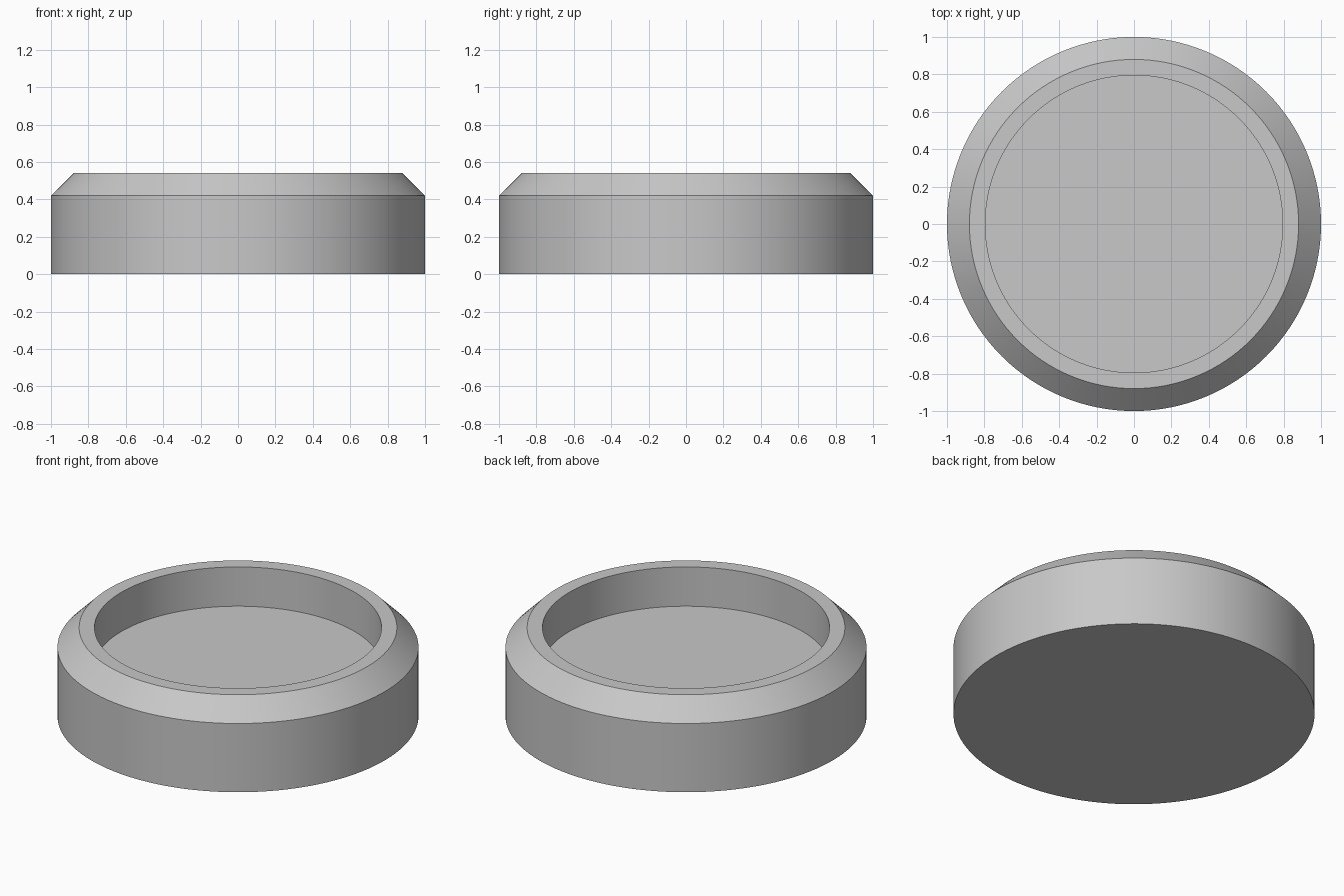
import bpy
import bmesh
import math
from mathutils import Vector

SEGMENTS = 128

cube = bpy.data.objects.get("Cube")
if cube:
    bpy.data.objects.remove(cube, do_unlink=True)

# Plain grey material
grey = bpy.data.materials.new("plain_grey")
grey.use_nodes = True
colour = (0.58, 0.58, 0.58, 1.0)
grey.diffuse_color = colour
grey.node_tree.nodes["Principled BSDF"].inputs["Base Color"].default_value = colour


def lathe(name, profile, material):
    """Revolve a (radius, height) profile and cap both of its ends."""
    bm = bmesh.new()
    rings = []
    for radius, height in profile:
        rings.append([
            bm.verts.new(Vector((radius * math.cos(a), radius * math.sin(a), height)))
            for a in (math.tau * i / SEGMENTS for i in range(SEGMENTS))
        ])
    for low, high in zip(rings, rings[1:]):
        for i in range(SEGMENTS):
            j = (i + 1) % SEGMENTS
            bm.faces.new((low[i], low[j], high[j], high[i]))
    bm.faces.new(list(reversed(rings[0])))
    bm.faces.new(rings[-1])
    bmesh.ops.recalc_face_normals(bm, faces=bm.faces)

    mesh = bpy.data.meshes.new(name)
    bm.to_mesh(mesh)
    bm.free()
    mesh.materials.append(material)
    obj = bpy.data.objects.new(name, mesh)
    bpy.context.collection.objects.link(obj)

    bpy.ops.object.select_all(action="DESELECT")
    obj.select_set(True)
    bpy.context.view_layer.objects.active = obj
    bpy.ops.object.shade_smooth_by_angle(angle=math.radians(30))
    return obj


# Round dish: base edge, wall top, chamfered rim, inner rim, recessed floor
lathe("round_dish", [
    (1.0, 0.0),
    (1.0, 0.42),
    (0.88, 0.54),
    (0.795, 0.54),
    (0.795, 0.30),
], grey)
